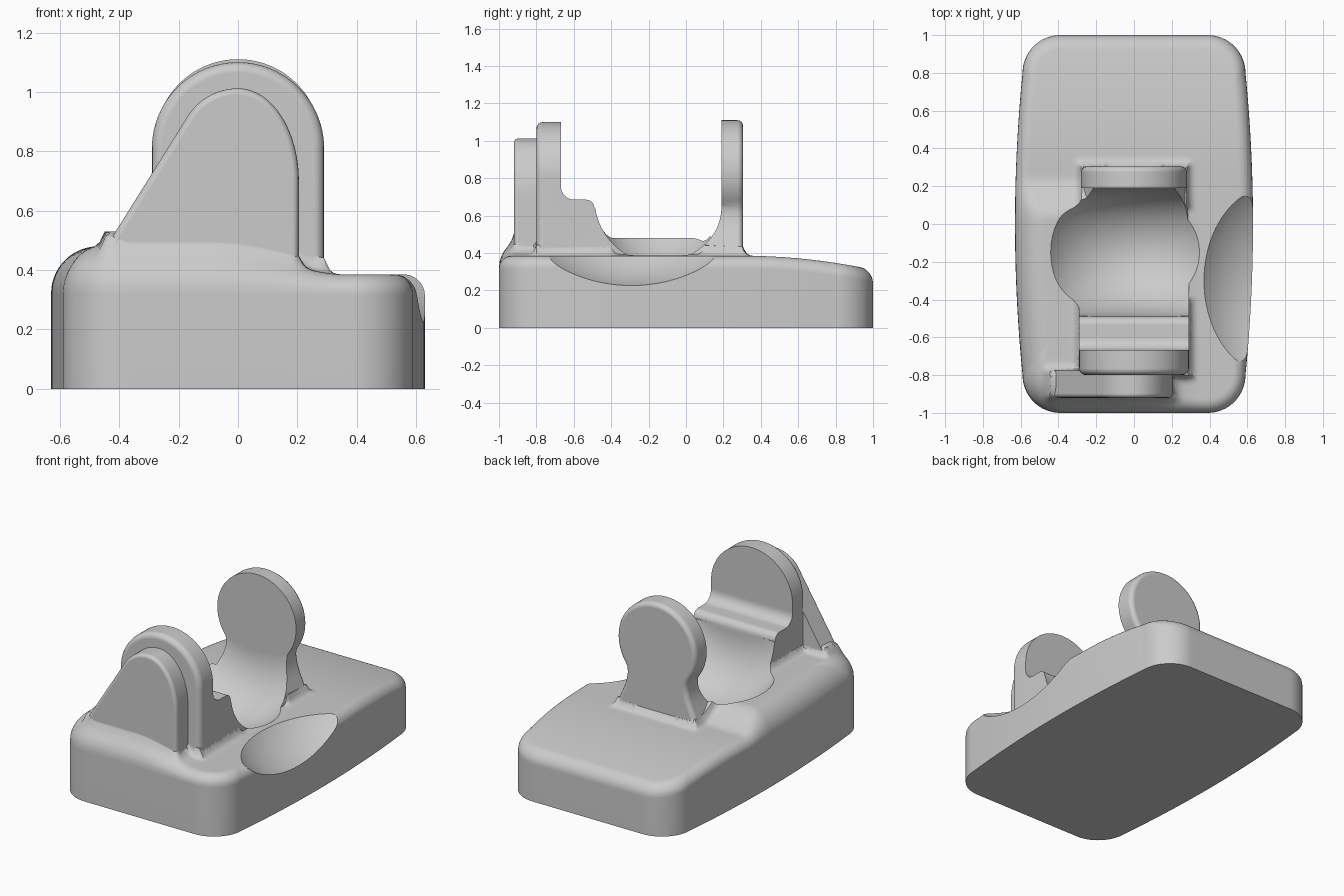
import bpy, bmesh, math
from mathutils import Vector

cube = bpy.data.objects.get("Cube")
if cube:
    bpy.data.objects.remove(cube)

grey = bpy.data.materials.new("plain grey")
grey.use_nodes = True
COLOUR = (0.6, 0.6, 0.6, 1)
grey.diffuse_color = COLOUR
grey.node_tree.nodes["Principled BSDF"].inputs["Base Color"].default_value = COLOUR


def finish(bm, name):
    bmesh.ops.recalc_face_normals(bm, faces=bm.faces)
    mesh = bpy.data.meshes.new(name)
    bm.to_mesh(mesh)
    bm.free()
    mesh.materials.append(grey)
    ob = bpy.data.objects.new(name, mesh)
    bpy.context.scene.collection.objects.link(ob)
    return ob


def prism(name, points, direction, round_start=0, round_end=0):
    """Extrude a planar outline and round the rims of its two ends."""
    bm = bmesh.new()
    start = bm.faces.new([bm.verts.new(p) for p in points])
    made = bmesh.ops.extrude_face_region(bm, geom=[start], use_keep_orig=True)["geom"]
    end = next(g for g in made if isinstance(g, bmesh.types.BMFace))
    bmesh.ops.translate(bm, verts=end.verts, vec=direction)
    for cap, size in ((start, round_start), (end, round_end)):
        if size:
            bmesh.ops.bevel(bm, geom=list(cap.edges), offset=size, segments=4,
                            profile=0.5, affect='EDGES', clamp_overlap=True)
    return finish(bm, name)


def combine(ob, tool, operation):
    mod = ob.modifiers.new(operation.title(), 'BOOLEAN')
    mod.operation, mod.solver, mod.object = operation, 'EXACT', tool
    bpy.context.view_layer.objects.active = ob
    bpy.ops.object.modifier_apply(modifier=mod.name)
    bpy.data.objects.remove(tool)


def smooth(t):
    t = min(max(t, 0), 1)
    return t * t * (3 - 2 * t)


def quarter_rise(t):
    """Rise of a circular fillet, 1 at t = 0 and 0 at t = 1."""
    return 1 - math.sqrt(1 - (1 - min(max(t, 0), 1)) ** 2)


# Base: bowed outline, crowned top, raised right front, fillets around the uprights
FOOTPRINTS = ((-0.29, 0.29, -0.80, -0.4), (-0.45, 0.2, -0.92, -0.78), (-0.28, 0.28, 0.1, 0.305))


def raised(x, y):
    return smooth((0.36 - x) / 0.45) * smooth((0.25 - y) / 0.22)


def top_height(x, y, inset):
    lift = raised(x, y)
    z = 0.385 + 0.095 * lift - 0.075 * (max(y - 0.3, 0) / 0.7) ** 2
    z -= (0.07 + 0.09 * lift) * quarter_rise(inset / (0.07 + 0.09 * lift))
    gap = min(math.hypot(max(x0 - x, 0, x - x1), max(y0 - y, 0, y - y1))
              for x0, x1, y0, y1 in FOOTPRINTS)
    return z + 0.05 * quarter_rise(gap / 0.05)


quarter = []
for i in range(33):
    y = 0.8 * i / 32
    quarter.append(Vector((0.63 - 0.04 * (y / 0.8) ** 2, y)))
for i in range(1, 17):
    a = math.pi / 2 * i / 16
    quarter.append(Vector((0.39 + 0.2 * math.cos(a), 0.8 + 0.2 * math.sin(a))))
quarter += [Vector((0.39 * (1 - i / 14), 1)) for i in range(1, 15)]
half = quarter + [Vector((-p.x, p.y)) for p in quarter[-2::-1]]
outline = half + [Vector((p.x, -p.y)) for p in half[-2:0:-1]]
count = len(outline)
support = []
for i, p in enumerate(outline):
    t = (outline[(i + 1) % count] - outline[i - 1]).normalized()
    support.append(p.dot(Vector((t.y, -t.x))))

bm = bmesh.new()
steps = [0.3 * (i / 24) ** 1.4 for i in range(25)] + [0.3 + 0.68 * i / 40 for i in range(1, 41)]
rings = [[bm.verts.new((p.x, p.y, 0)) for p in outline]]
for s in steps:
    rings.append([bm.verts.new((p.x * (1 - s), p.y * (1 - s),
                                top_height(p.x * (1 - s), p.y * (1 - s), s * d)))
                  for p, d in zip(outline, support)])
for low, high in zip(rings, rings[1:]):
    for i in range(count):
        j = (i + 1) % count
        bm.faces.new((low[i], low[j], high[j], high[i]))
bm.faces.new(rings[0])
bm.faces.new(rings[-1])
base = finish(bm, "stand")

# Thumb scoop on the left edge
bm = bmesh.new()
bmesh.ops.create_uvsphere(bm, u_segments=96, v_segments=64, radius=0.5)
bmesh.ops.scale(bm, verts=bm.verts, vec=(1, 1.33, 1))
bmesh.ops.translate(bm, verts=bm.verts, vec=(0.75, -0.3, 0.71))
combine(base, finish(bm, "scoop_cutter"), 'DIFFERENCE')


def arc(cx, cz, r, start, end, n):
    angles = [math.radians(start + (end - start) * i / n) for i in range(n + 1)]
    return [(cx + r * math.cos(a), cz + r * math.sin(a)) for a in angles]


def upright(name, profile, y0, y1, **rounding):
    return prism(name, [(x, y0, z) for x, z in profile], (0, y1 - y0, 0), **rounding)


# Front arch
arch = [(0.29, 0.2)] + arc(0, 0.81, 0.29, 0, 180, 48) + [(-0.29, 0.2)]
front_arch = upright("front_arch", arch, -0.8, -0.668, round_start=0.035)

# Sloping front rib
rib = [(0.205, 0.2), (0.205, 0.7)]
rib += [(0.205 * math.cos(a), 0.7 + 0.312 * math.sin(a))
        for a in (math.pi / 2 * i / 20 for i in range(1, 21))]
rib += arc(0, 0.812, 0.2, 95, 146, 10) + [(-0.462, 0.45), (-0.462, 0.2)]
front_rib = upright("front_rib", rib, -0.92, -0.775, round_start=0.022)

# Ledge behind the arch
ledge = [(-0.72, 0.2), (-0.72, 0.76), (-0.668, 0.76)] + arc(-0.598, 0.755, 0.07, 180, 270, 10)
ledge += arc(-0.535, 0.64, 0.045, 90, 0, 8) + [(-0.3, 0.6), (-0.3, 0.2)]
saddle_ledge = prism("saddle_ledge", [(-0.29, y, z) for y, z in ledge], (0.58, 0, 0))

# Rear keyhole plate, swept along a smooth neck
neck = [(0.285, 0.2), (0.285, 0.39)]
for i in range(1, 13):
    t = i / 12
    neck.append((0.285 - 0.07 * smooth(t ** 0.8), 0.39 + 0.23 * t))
neck.append((0.218, 0.65))
keyhole = neck + arc(0, 0.83, 0.28, -33, 213, 60) + [(-x, z) for x, z in reversed(neck)]
rear_plate = upright("rear_plate", keyhole, -0.1, 0.305, round_end=0.03)

for part in (front_arch, saddle_ledge, front_rib, rear_plate):
    combine(base, part, 'UNION')

# Bowl between the plates: an elliptical trough whose floor curves up sideways
bm = bmesh.new()
sections = []
for i in range(53):
    x = -0.52 + 1.04 * i / 52
    floor = 0.265 + 0.56 - math.sqrt(0.56 ** 2 - x * x)
    loop = [(-0.49, 1.6)]
    for k in range(41):
        a = math.pi * (k / 40 - 0.5)
        loop.append((-0.15 + 0.34 * math.sin(a), floor + 0.35 * (1 - math.cos(a))))
    loop.append((0.19, 1.6))
    sections.append([bm.verts.new((x, y, z)) for y, z in loop])
for a, b in zip(sections, sections[1:]):
    for k in range(len(a)):
        j = (k + 1) % len(a)
        bm.faces.new((a[k], a[j], b[j], b[k]))
bm.faces.new(sections[0])
bm.faces.new(sections[-1])
combine(base, finish(bm, "bowl_cutter"), 'DIFFERENCE')

bpy.ops.object.select_all(action='DESELECT')
base.select_set(True)
bpy.context.view_layer.objects.active = base
bpy.ops.object.shade_smooth_by_angle(angle=math.radians(35))
weighted = base.modifiers.new("Weighted Normals", 'WEIGHTED_NORMAL')
weighted.keep_sharp = True
